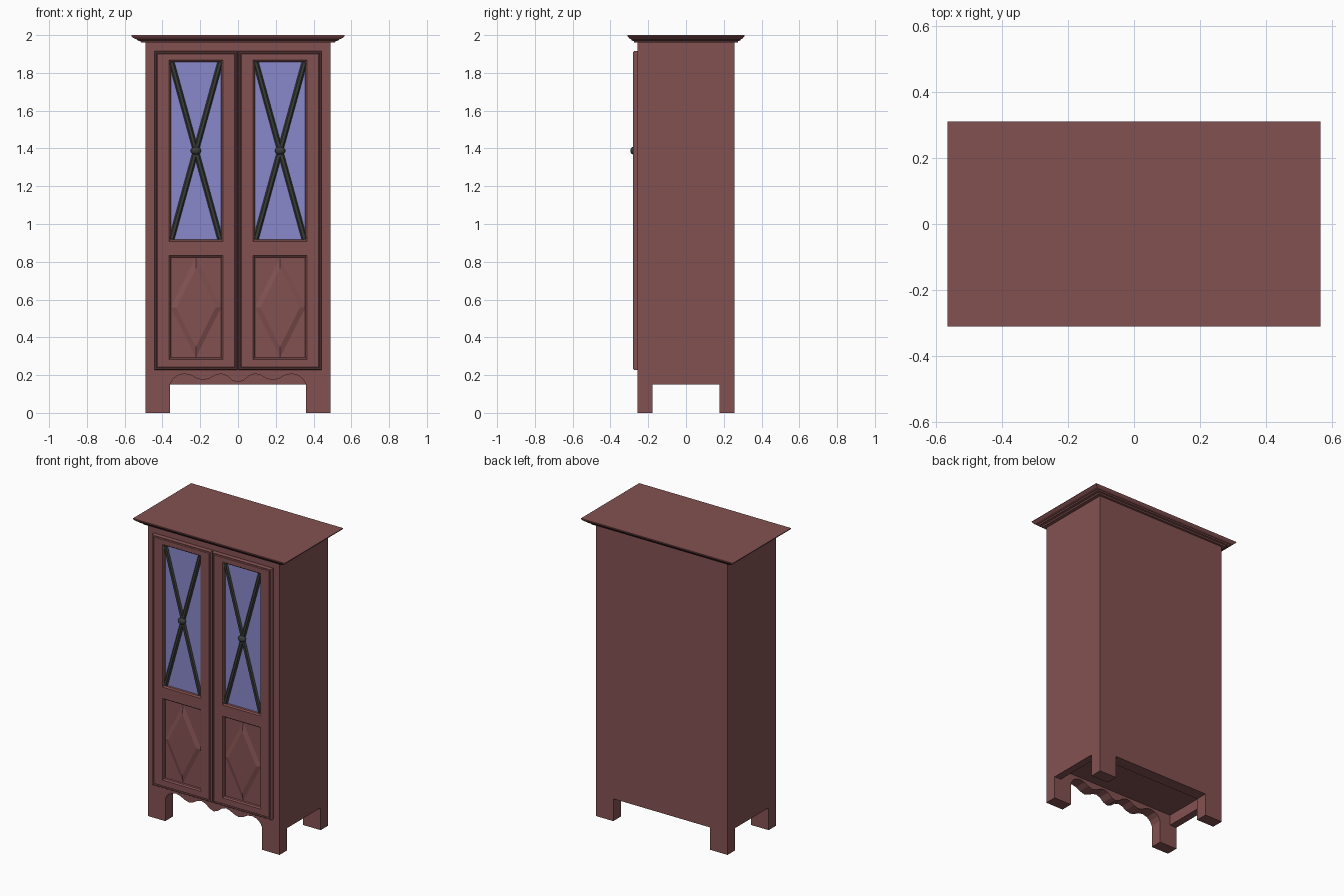
import bpy, bmesh, math
from mathutils import Matrix, Vector

cube = bpy.data.objects.get("Cube")
if cube:
    bpy.data.objects.remove(cube, do_unlink=True)


def material(name, rgb):
    m = bpy.data.materials.new(name)
    m.use_nodes = True
    m.diffuse_color = (*rgb, 1)
    bsdf = m.node_tree.nodes["Principled BSDF"]
    bsdf.inputs["Base Color"].default_value = (*rgb, 1)
    bsdf.inputs["Roughness"].default_value = 0.7
    return m


WOOD = material("red brown wood", (0.23, 0.083, 0.083))
GLASS = material("blue glass", (0.25, 0.25, 0.6))
METAL = material("dark metal", (0.04, 0.045, 0.04))


def finish(bm, name, mat, face_front=False):
    bmesh.ops.remove_doubles(bm, verts=bm.verts, dist=0.00005)
    bmesh.ops.recalc_face_normals(bm, faces=bm.faces)
    # Open front surfaces must face -y
    if face_front and sum(f.normal.y * f.calc_area() for f in bm.faces) > 0:
        bmesh.ops.reverse_faces(bm, faces=bm.faces)
    me = bpy.data.meshes.new(name)
    bm.to_mesh(me)
    bm.free()
    me.materials.append(mat)
    ob = bpy.data.objects.new(name, me)
    bpy.context.collection.objects.link(ob)
    return ob


def box(name, x0, x1, y0, y1, z0, z1, mat=WOOD):
    bm = bmesh.new()
    bmesh.ops.create_cube(bm, size=1)
    for v in bm.verts:
        v.co = ((x0 + x1) / 2 + v.co.x * (x1 - x0),
                (y0 + y1) / 2 + v.co.y * (y1 - y0),
                (z0 + z1) / 2 + v.co.z * (z1 - z0))
    return finish(bm, name, mat)


def loft(bm, rings, cap_start=False, cap_end=False):
    """Join closed rings of points with quads."""
    vs = [[bm.verts.new(p) for p in r] for r in rings]
    n = len(vs[0])
    for a, b in zip(vs, vs[1:]):
        for i in range(n):
            j = (i + 1) % n
            bm.faces.new((a[i], a[j], b[j], b[i]))
    if cap_start:
        bm.faces.new(vs[0])
    if cap_end:
        bm.faces.new(vs[-1])


def rect(x0, x1, z0, z1, inset, y, s):
    x0, x1, z0, z1 = x0 + inset, x1 - inset, z0 + inset, z1 - inset
    return [(s * x0, y, z0), (s * x1, y, z0), (s * x1, y, z1), (s * x0, y, z1)]


# Carcass
W, D = 0.49, 0.258
LEG_X, LEG_Y, RAIL_Z, FLOOR_Z = 0.36, 0.178, 0.15, 0.22
box("carcass", -W, W, -D, D, FLOOR_Z, 1.965)

# Legs with the side and back rails between them
for sx, side in ((1, "left"), (-1, "right")):
    xa, xb = sorted((sx * LEG_X, sx * W))
    for sy, end in ((-1, "front"), (1, "back")):
        ya, yb = sorted((sy * LEG_Y, sy * D))
        box(f"{end}_{side}_leg", xa, xb, ya, yb, 0, FLOOR_Z)
    xa, xb = sorted((sx * (W - 0.05), sx * W))
    box(f"{side}_rail", xa, xb, -LEG_Y, LEG_Y, RAIL_Z, FLOOR_Z)
box("back_rail", -LEG_X, LEG_X, LEG_Y, D, RAIL_Z, FLOOR_Z)

# Scalloped front apron
half = [(.36, .15), (.345, .178), (.32, .198), (.285, .207), (.25, .2), (.22, .183),
        (.185, .173), (.15, .183), (.12, .2), (.09, .207), (.06, .197), (.03, .172)]
curve = half + [(0, .162)] + [(-x, z) for x, z in reversed(half)]
outline = curve + [(-LEG_X, FLOOR_Z), (LEG_X, FLOOR_Z)]
bm = bmesh.new()
loft(bm, [[(x, y, z) for x, z in outline] for y in (-D, -LEG_Y)], True, True)
finish(bm, "scalloped_apron", WOOD)

# Flared cornice: fraction of overhang against height
profile = [(0, 1.96), (.3, 1.96), (.36, 1.968), (.55, 1.971), (.62, 1.978),
           (.8, 1.982), (.93, 1.99), (1, 1.996), (1, 2.0)]
bm = bmesh.new()
rings = []
for t, z in profile:
    x, y = W + 0.075 * t, D + 0.052 * t
    rings.append([(-x, -y, z), (x, -y, z), (x, y, z), (-x, y, z)])
loft(bm, rings, True, True)
finish(bm, "cornice", WOOD)

# Doors
FACE, BACK = -0.28, -0.263
DOOR = (0.003, 0.443, 0.228, 1.915)
PANE = (0.08, 0.366, 0.908, 1.868)
PANEL = (0.08, 0.366, 0.283, 0.833)
EDGE = 0.016
xs = (DOOR[0] + EDGE, PANE[0], PANE[1], DOOR[1] - EDGE)
zs = (DOOR[2] + EDGE, PANEL[2], PANEL[3], PANE[2], PANE[3], DOOR[3] - EDGE)
cx, cz = (PANE[0] + PANE[1]) / 2, (PANE[2] + PANE[3]) / 2

for s, side in ((1, "left"), (-1, "right")):
    # Frame face with two openings, stepped rim and sloped inner mouldings
    bm = bmesh.new()
    for i in range(3):
        for k in range(5):
            if i == 1 and k in (1, 3):
                continue
            q = rect(xs[i], xs[i + 1], zs[k], zs[k + 1], 0, FACE, s)
            bm.faces.new([bm.verts.new(p) for p in q])
    loft(bm, [rect(*DOOR, d, y, s) for d, y in
              ((0, -D), (0, -0.274), (.004, FACE), (.009, FACE), (.012, -0.275), (EDGE, FACE))])
    for hole in (PANE, PANEL):
        loft(bm, [rect(*hole, d, y, s) for d, y in
                  ((0, FACE), (.003, -0.275), (.008, -0.272), (.011, BACK))])
    finish(bm, f"{side}_door_frame", WOOD, True)

    # Glass pane
    box(f"{side}_glass", *sorted((s * PANE[0], s * PANE[1])), BACK, BACK + 0.003,
        PANE[2], PANE[3], GLASS)

    # Lower panel with a raised, bevelled diamond
    box(f"{side}_panel", *sorted((s * PANEL[0], s * PANEL[1])), BACK, BACK + 0.003,
        PANEL[2], PANEL[3])
    pz = (PANEL[2] + PANEL[3]) / 2
    bm = bmesh.new()
    loft(bm, [[(s * cx + a, y, pz), (s * cx, y, pz + b), (s * cx - a, y, pz), (s * cx, y, pz - b)]
              for a, b, y in ((.134, .265, BACK), (.104, .207, BACK - 0.011))], False, True)
    finish(bm, f"{side}_diamond", WOOD, True)

    # Crossed six-sided glazing bars
    dx, dz = (PANE[1] - PANE[0]) / 2 - 0.014, (PANE[3] - PANE[2]) / 2 - 0.012
    for t, lean in ((1, "rising"), (-1, "falling")):
        bm = bmesh.new()
        bmesh.ops.create_cone(bm, cap_ends=True, segments=6, radius1=0.015, radius2=0.015,
                              depth=2 * math.hypot(dx, dz))
        turn = Matrix.Rotation(math.atan2(t * dx, dz), 4, "Y")
        spin = Matrix.Rotation(math.radians(30), 4, "Z")
        flat = Matrix.Diagonal((1, 0.75, 1, 1))
        place = Matrix.Translation(Vector((s * cx, BACK - 0.003, cz)))
        bm.transform(place @ turn @ flat @ spin)
        finish(bm, f"{side}_{lean}_bar", METAL)

    # Round boss where the bars cross
    bm = bmesh.new()
    bmesh.ops.create_uvsphere(bm, u_segments=16, v_segments=10, radius=0.028)
    bm.transform(Matrix.Translation((s * cx, -0.276, cz)) @ Matrix.Diagonal((1, 0.68, 0.75, 1)))
    boss = finish(bm, f"{side}_boss", METAL)
    boss.data.shade_smooth()
